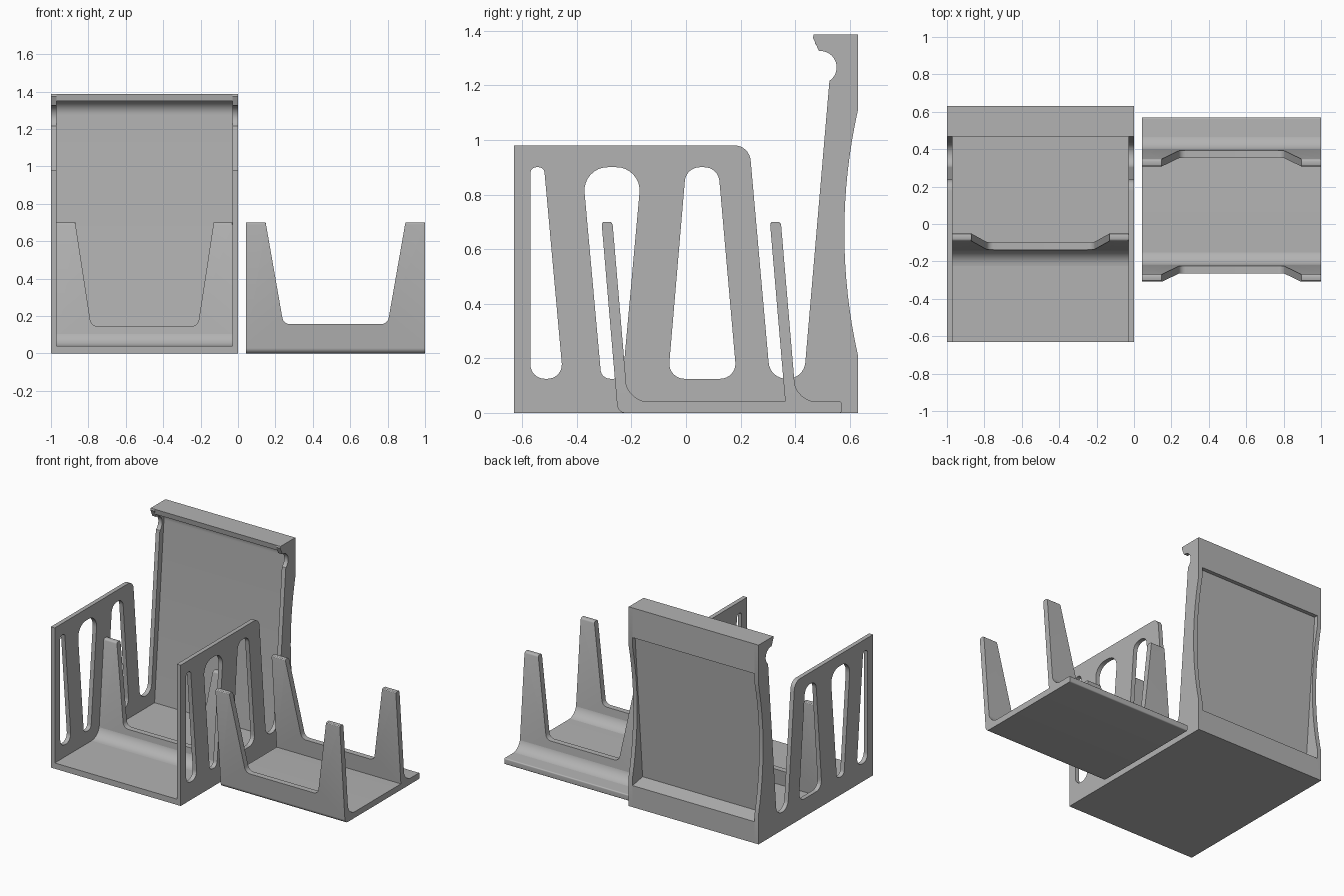
import bpy, bmesh, math
from mathutils import Matrix, Vector

cube = bpy.data.objects.get("Cube")
if cube:
    bpy.data.objects.remove(cube, do_unlink=True)

grey = bpy.data.materials.new("plain grey")
grey.use_nodes = True
COLOUR = (0.45, 0.45, 0.45, 1)
grey.diffuse_color = COLOUR
grey.node_tree.nodes["Principled BSDF"].inputs["Base Color"].default_value = COLOUR

SIDE = Matrix(((0, 0, 1), (1, 0, 0), (0, 1, 0))).to_4x4()    # profile (y, z), depth x
FRONT = Matrix(((1, 0, 0), (0, 0, -1), (0, 1, 0))).to_4x4()  # profile (x, z), depth y


def rounded(corners, steps=8):
    """Outline from (u, v) or (u, v, radius) corners."""
    out = []
    for i, c in enumerate(corners):
        p = Vector(c[:2])
        if len(c) < 3:
            out.append(p)
            continue
        a = (Vector(corners[i - 1][:2]) - p).normalized()
        b = (Vector(corners[(i + 1) % len(corners)][:2]) - p).normalized()
        half = a.angle(b) / 2
        centre = p + (a + b).normalized() * c[2] / math.sin(half)
        start = p + a * c[2] / math.tan(half) - centre
        end = p + b * c[2] / math.tan(half) - centre
        turn = start.angle_signed(end)
        for k in range(steps + 1):
            out.append(centre + Matrix.Rotation(-turn * k / steps, 2) @ start)
    return out


def plate(name, loops, frame, low, high, lean=0.0, round_top=None):
    """Extrude an outline with holes along the frame's depth from low to high."""
    curve = bpy.data.curves.new(name, "CURVE")
    curve.dimensions = "2D"
    curve.fill_mode = "BOTH"
    curve.extrude = (high - low) / 2
    for loop in loops:
        spline = curve.splines.new("POLY")
        spline.points.add(len(loop) - 1)
        for point, p in zip(spline.points, loop):
            point.co = (p[0], p[1], 0, 1)
        spline.use_cyclic_u = True
    temp = bpy.data.objects.new(name + "_curve", curve)
    bpy.context.collection.objects.link(temp)
    bpy.context.view_layer.update()
    mesh = bpy.data.meshes.new_from_object(temp.evaluated_get(bpy.context.evaluated_depsgraph_get()))
    bpy.data.objects.remove(temp, do_unlink=True)
    bpy.data.curves.remove(curve)
    mesh.name = name
    mesh.transform(frame @ Matrix.Translation((0, 0, (low + high) / 2)))
    bm = bmesh.new()
    bm.from_mesh(mesh)
    bmesh.ops.remove_doubles(bm, verts=bm.verts, dist=0.0001)
    if round_top:
        top = [e for e in bm.edges if all(v.co.z > round_top - 0.001 for v in e.verts)
               and abs(e.verts[0].co.y - e.verts[1].co.y) < 0.001]
        bmesh.ops.bevel(bm, geom=top, offset=0.012, segments=3, profile=0.5, affect="EDGES")
    for v in bm.verts:
        v.co.y += lean * v.co.z
    bmesh.ops.recalc_face_normals(bm, faces=bm.faces)
    bm.to_mesh(mesh)
    bm.free()
    mesh.materials.clear()
    mesh.materials.append(grey)
    obj = bpy.data.objects.new(name, mesh)
    bpy.context.collection.objects.link(obj)
    bpy.ops.object.select_all(action="DESELECT")
    obj.select_set(True)
    bpy.context.view_layer.objects.active = obj
    bpy.ops.object.shade_smooth_by_angle(angle=math.radians(30))
    return obj


def divider(name, x0, x1, y, lean, notch, inset, shoulder):
    """Leaning two-pronged plate with a fillet on the side it leans away from."""
    top = 0.7
    outline = rounded([(x0, 0.03), (x1, 0.03), (x1, top), (x1 - inset, top),
                       (x1 - shoulder, notch, 0.04), (x0 + shoulder, notch, 0.04),
                       (x0 + inset, top), (x0, top)])
    plate(name, [outline], FRONT, -y - 0.02, -y + 0.02, lean, top)
    s = -1 if lean > 0 else 1
    r, floor = 0.08, 0.04
    face = y + s * 0.018
    wedge = [(face, floor - 0.01), (face + s * r, floor - 0.01)]
    wedge += [(face + s * r * (1 - math.sin(t)), floor + r * (1 - math.cos(t)))
              for t in [math.pi / 2 * k / 8 for k in range(9)]]
    plate(name + "_fillet", [wedge], SIDE, x0, x1, lean)


# Slotted side walls of the large stand, with the hooked back rail
outline = rounded([(-0.63, 0), (-0.63, 0.98), (0.232, 0.98, 0.06),
                   (0.308, 0.125, 0.065), (0.432, 0.125, 0.065), (0.525, 1.21)])
for k in range(13):
    t = math.radians(-55 + 150 * k / 12)
    outline.append((0.492 + 0.06 * math.cos(t), 1.266 + 0.06 * math.sin(t)))
outline += [(0.465, 1.375), (0.468, 1.387), (0.63, 1.387)]
for k in range(17):
    t = k / 8 - 1
    outline.append((0.58 + 0.05 * t * t, 0.66 - 0.45 * t))
outline.append((0.63, 0))
slots = [
    rounded([(-0.57, 0.9, 0.022), (-0.52, 0.9, 0.022), (-0.45, 0.125, 0.052), (-0.57, 0.125, 0.052)]),
    rounded([(-0.38, 0.9, 0.085), (-0.162, 0.9, 0.085), (-0.232, 0.125, 0.035), (-0.31, 0.125, 0.035)]),
    rounded([(0.0, 0.9, 0.055), (0.118, 0.9, 0.055), (0.186, 0.125, 0.055), (-0.066, 0.125, 0.055)]),
]
for name, x in (("right_side_wall", -1), ("left_side_wall", -0.03)):
    plate(name, [outline] + slots, SIDE, x, x + 0.03)

# Floor, leaning back panel and top hook of the large stand
base = rounded([(-0.63, 0), (0.63, 0), (0.63, 0.15), (0.52, 0.17), (0.603, 1.18),
                (0.63, 1.18), (0.63, 1.387), (0.468, 1.387), (0.474, 1.35),
                (0.577, 1.35, 0.07), (0.468, 0.04), (-0.63, 0.04)])
plate("floor_and_back_panel", [base], SIDE, -0.97, -0.03)
divider("stand_divider", -0.97, -0.03, -0.13, 0.085, 0.145, 0.1, 0.185)

# Separate tray with two dividers
tray = rounded([(-0.252, 0, 0.03), (0.57, 0, 0.008), (0.57, 0.042, 0.008), (-0.252, 0.042)])
plate("tray_floor", [tray], SIDE, 0.043, 1)
divider("tray_front_divider", 0.043, 1, -0.23, -0.085, 0.157, 0.105, 0.2)
divider("tray_rear_divider", 0.043, 1, 0.387, -0.085, 0.157, 0.105, 0.2)
